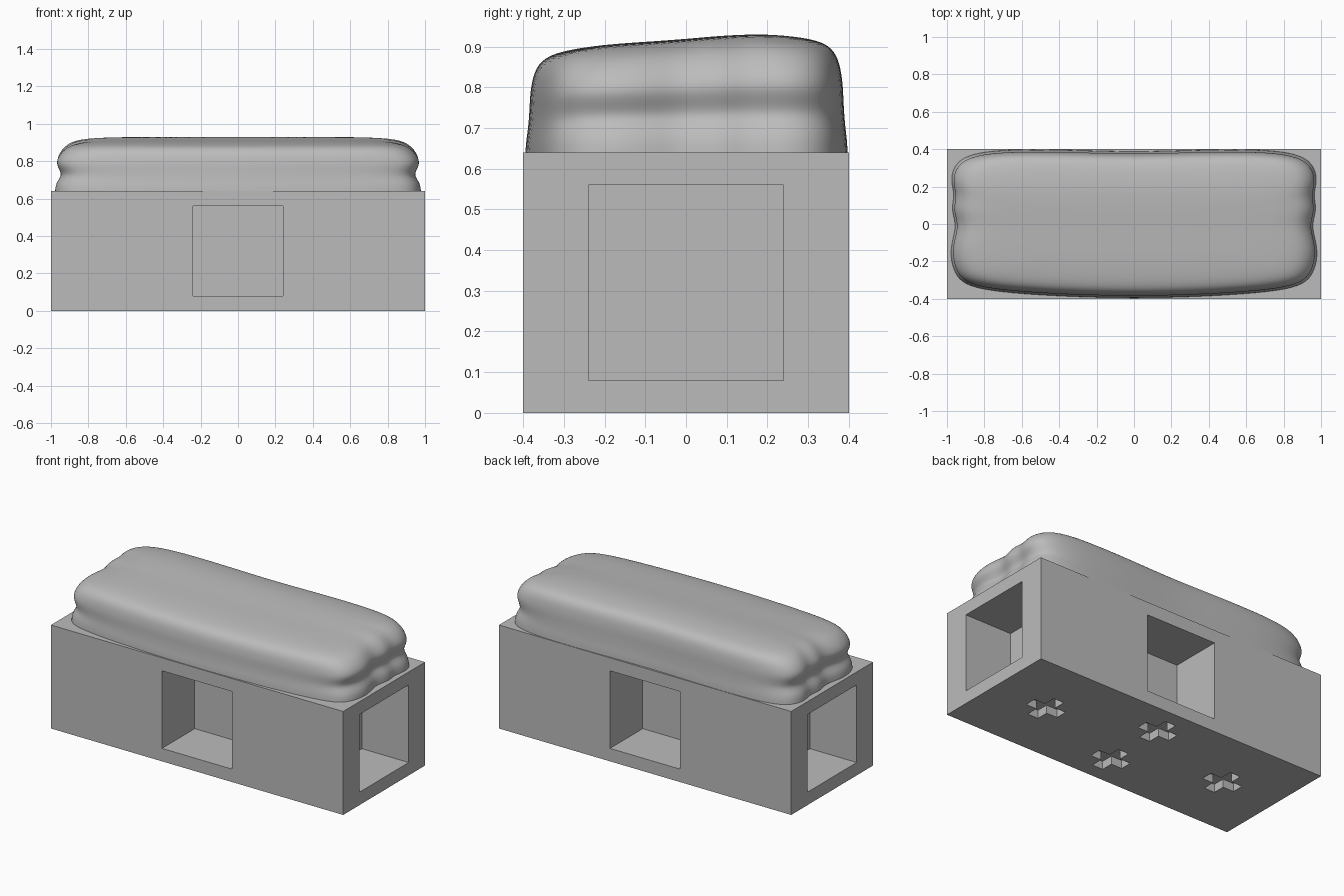
import bpy, bmesh, math

if "Cube" in bpy.data.objects:
    bpy.data.objects.remove(bpy.data.objects["Cube"])

grey = bpy.data.materials.new("light grey")
grey.diffuse_color = (0.5, 0.5, 0.5, 1)
grey.use_nodes = True
grey.node_tree.nodes["Principled BSDF"].inputs["Base Color"].default_value = grey.diffuse_color


def make_object(name, bm):
    bmesh.ops.recalc_face_normals(bm, faces=bm.faces)
    me = bpy.data.meshes.new(name)
    bm.to_mesh(me)
    bm.free()
    me.materials.append(grey)
    ob = bpy.data.objects.new(name, me)
    bpy.context.collection.objects.link(ob)
    return ob


def box(name, x0, x1, y0, y1, z0, z1):
    bm = bmesh.new()
    bmesh.ops.create_cube(bm, size=1)
    for v in bm.verts:
        v.co.x = x0 if v.co.x < 0 else x1
        v.co.y = y0 if v.co.y < 0 else y1
        v.co.z = z0 if v.co.z < 0 else z1
    return make_object(name, bm)


def plus(name, cx, cy, l=0.11, w=0.036, depth=0.05):
    pts = [(w, l), (w, w), (l, w), (l, -w), (w, -w), (w, -l),
           (-w, -l), (-w, -w), (-l, -w), (-l, w), (-w, w), (-w, l)]
    bm = bmesh.new()
    f = bm.faces.new([bm.verts.new((cx + x, cy + y, -0.1)) for x, y in pts])
    ext = bmesh.ops.extrude_face_region(bm, geom=[f])
    for v in ext["geom"]:
        if isinstance(v, bmesh.types.BMVert):
            v.co.z = depth
    return make_object(name, bm)


# Base block with a pocket in each side and four plus sockets underneath
base = box("base_block", -1, 1, -0.4, 0.4, 0, 0.64)
cutters = [
    box("cut_front", -0.24, 0.24, -0.5, -0.08, 0.08, 0.56),
    box("cut_back", -0.24, 0.24, 0.08, 0.5, 0.08, 0.56),
    box("cut_right", 0.68, 1.1, -0.24, 0.24, 0.08, 0.56),
    box("cut_left", -1.1, -0.68, -0.24, 0.24, 0.08, 0.56),
]
for cx, cy in [(0.63, 0), (-0.63, 0), (0, 0.2), (0, -0.2)]:
    cutters.append(plus("cut_socket", cx, cy))
bpy.context.view_layer.objects.active = base
for c in cutters:
    m = base.modifiers.new("cut", 'BOOLEAN')
    m.operation = 'DIFFERENCE'
    m.solver = 'EXACT'
    m.object = c
    bpy.ops.object.modifier_apply(modifier=m.name)
    bpy.data.objects.remove(c)

# Soft loaf on top: plan outline of the right half, mirrored to the left
half = [(0, -.397), (.3, -.391), (.6, -.375), (.83, -.35), (.93, -.31),
        (.97, -.24), (.984, -.15), (.967, -.07), (.95, 0), (.98, .08),
        (.958, .155), (.98, .225), (.97, .295), (.925, .352), (.83, .383),
        (.7, .396), (.5, .399), (.25, .393), (0, .386)]
outline = half + [(-x, y) for x, y in half[-2:0:-1]]

# Rings: (inset in x, inset in y, height fraction)
rings = [(0, 0, -.04), (.003, .002, .1), (.014, .006, .2), (.037, .009, .32),
         (.022, .011, .44), (.008, .012, .55), (.016, .016, .67),
         (.042, .024, .8), (.085, .045, .91), (.16, .09, .965),
         (.28, .16, .99), (.5, .23, 1), (.75, .32, 1)]


def top_height(y):
    return 0.915 + 0.035 * y + 0.010 * math.exp(-((y - 0.15) / 0.15) ** 2) \
        - 0.012 * max(0, -y / 0.4) ** 2


bm = bmesh.new()
loops = []
for ix, iy, f in rings:
    loop = []
    for x, y in outline:
        px, py = x * (1 - ix / 0.98), y * (1 - iy / 0.4)
        loop.append(bm.verts.new((px, py, 0.64 + f * (top_height(py) - 0.64))))
    loops.append(loop)
n = len(outline)
for a, b in zip(loops, loops[1:]):
    for i in range(n):
        j = (i + 1) % n
        bm.faces.new((a[i], a[j], b[j], b[i]))
centre = bm.verts.new((0, 0, top_height(0)))
for i in range(n):
    bm.faces.new((loops[-1][i], loops[-1][(i + 1) % n], centre))
loaf = make_object("soft_loaf", bm)
sub = loaf.modifiers.new("smooth", 'SUBSURF')
sub.levels = sub.render_levels = 2
for p in loaf.data.polygons:
    p.use_smooth = True
